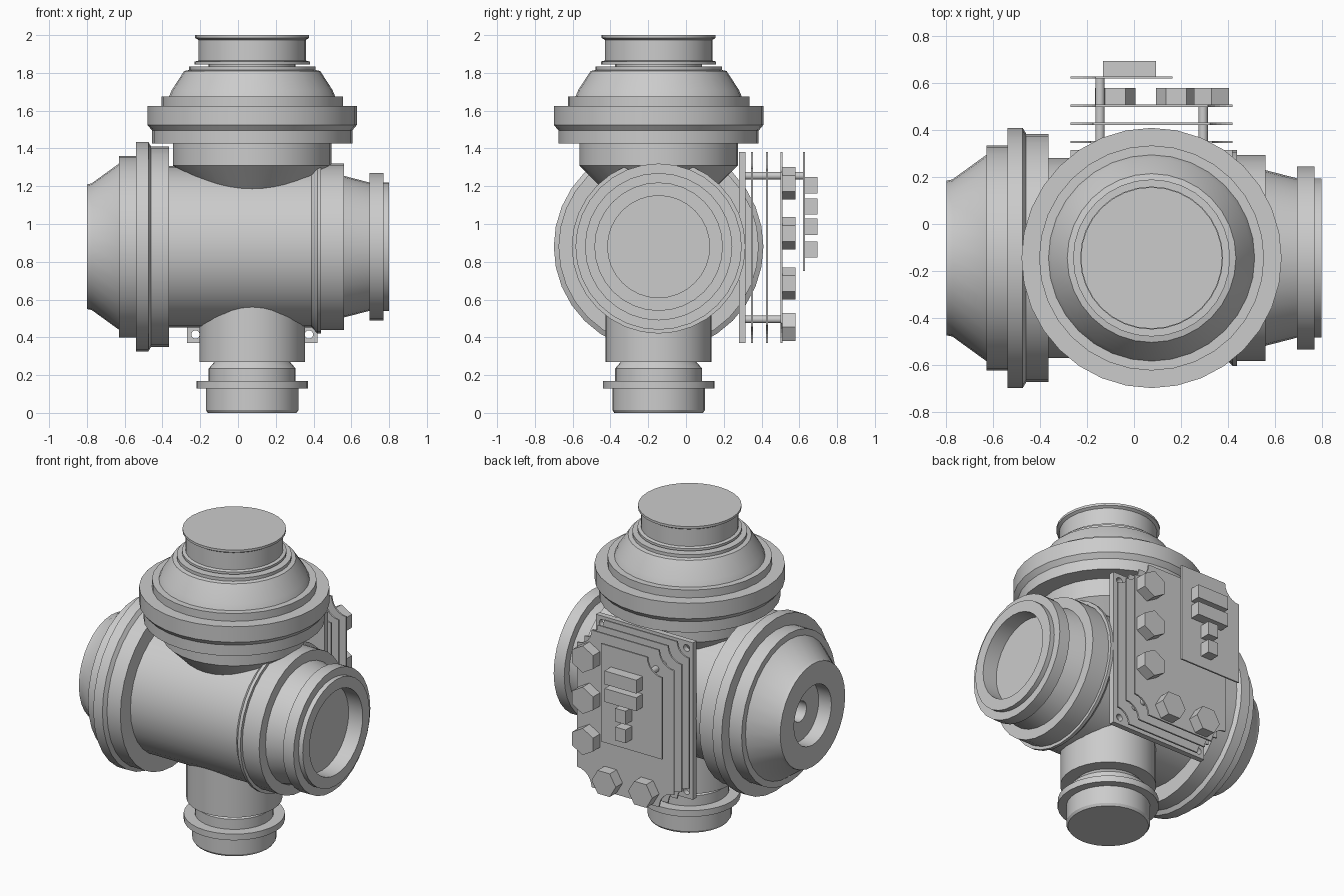
import bpy, bmesh
from math import pi, radians
from mathutils import Matrix, Vector

if "Cube" in bpy.data.objects:
    bpy.data.objects.remove(bpy.data.objects["Cube"])

grey = bpy.data.materials.new("plain_grey")
grey.use_nodes = True
grey.diffuse_color = (0.6, 0.6, 0.6, 1)
grey.node_tree.nodes["Principled BSDF"].inputs["Base Color"].default_value = (0.6, 0.6, 0.6, 1)

AXIS_X, AXIS_Y, AXIS_Z = 0.075, -0.145, 0.88
UPRIGHT = Matrix.Translation((AXIS_X, AXIS_Y, 0))
SIDEWAYS = Matrix.Translation((0, AXIS_Y, AXIS_Z)) @ Matrix.Rotation(pi / 2, 4, "Y")


def finish(name, bm, smooth=False):
    bmesh.ops.recalc_face_normals(bm, faces=bm.faces)
    mesh = bpy.data.meshes.new(name)
    bm.to_mesh(mesh)
    bm.free()
    mesh.materials.append(grey)
    ob = bpy.data.objects.new(name, mesh)
    bpy.context.collection.objects.link(ob)
    bpy.ops.object.select_all(action="DESELECT")
    ob.select_set(True)
    bpy.context.view_layer.objects.active = ob
    if smooth:
        bpy.ops.object.shade_smooth_by_angle(angle=radians(28))
    return ob


def lathe(name, profile, place, sides=32):
    """Turn (radius, distance along axis) points around the axis."""
    bm = bmesh.new()
    verts = [bm.verts.new((r, 0, t)) for r, t in profile]
    edges = [bm.edges.new(pair) for pair in zip(verts, verts[1:])]
    bmesh.ops.spin(bm, geom=verts + edges, cent=(0, 0, 0), axis=(0, 0, 1),
                   angle=2 * pi, steps=sides, use_duplicate=False)
    bmesh.ops.remove_doubles(bm, verts=bm.verts, dist=0.0005)
    bm.transform(place)
    return finish(name, bm, True)


def add_rod(bm, x, z, y0, y1, radius, sides, turn=0):
    """Prism running along y."""
    place = (Matrix.Translation((x, (y0 + y1) / 2, z)) @ Matrix.Rotation(pi / 2, 4, "X")
             @ Matrix.Rotation(turn, 4, "Z"))
    bmesh.ops.create_cone(bm, cap_ends=True, segments=sides, radius1=radius,
                          radius2=radius, depth=y1 - y0, matrix=place)


def rod(name, *args):
    bm = bmesh.new()
    add_rod(bm, *args)
    return finish(name, bm, args[5] > 8)


def box(name, lo, hi):
    lo, hi = Vector(lo), Vector(hi)
    bm = bmesh.new()
    bmesh.ops.create_cube(bm, size=1, matrix=Matrix.Translation((lo + hi) / 2)
                          @ Matrix.Diagonal((*(hi - lo), 1)))
    return finish(name, bm)


def plate(name, lo, hi, holes, radius):
    """Upright board with round cuts at the given (x, z) spots."""
    bm = bmesh.new()
    for x, z in holes:
        add_rod(bm, x, z, lo[1] - 0.1, hi[1] + 0.1, radius, 24)
    cutter = finish("cutter", bm)
    cutter.hide_render = True
    ob = box(name, lo, hi)
    cut = ob.modifiers.new("cuts", "BOOLEAN")
    cut.operation, cut.solver, cut.object = "DIFFERENCE", "EXACT", cutter
    bpy.ops.object.modifier_apply(modifier=cut.name)
    bpy.data.objects.remove(cutter)
    return ob


# Main body, from the domed end to the recessed end
lathe("main_barrel", [
    (0, -0.62), (0.065, -0.62), (0.065, -0.71), (0.19, -0.71), (0.19, -0.8),
    (0.33, -0.8), (0.335, -0.775), (0.44, -0.63), (0.48, -0.63), (0.48, -0.54),
    (0.555, -0.54), (0.555, -0.475), (0.53, -0.46), (0.53, -0.365), (0.427, -0.365),
    (0.427, 0.39), (0.46, 0.42), (0.46, 0.44), (0.44, 0.44), (0.44, 0.56),
    (0.375, 0.56), (0.34, 0.695), (0.39, 0.695), (0.39, 0.77), (0.34, 0.77),
    (0.34, 0.8), (0.27, 0.8), (0.27, 0.7), (0, 0.7)], SIDEWAYS)

# Bonnet on top
lathe("top_bonnet", [
    (0, 1.1), (0.21, 1.1), (0.42, 1.31), (0.42, 1.425), (0.53, 1.425), (0.53, 1.495),
    (0.555, 1.525), (0.555, 1.625), (0.48, 1.625), (0.48, 1.675), (0.44, 1.675),
    (0.425, 1.71), (0.36, 1.81), (0.335, 1.815), (0.335, 1.835), (0.23, 1.835),
    (0.23, 1.845), (0.305, 1.845), (0.305, 1.86), (0.285, 1.865), (0.285, 1.975),
    (0.302, 1.985), (0.302, 2), (0, 2)], UPRIGHT)

# Spigot below
lathe("bottom_spigot", [
    (0, 0), (0.235, 0), (0.245, 0.015), (0.245, 0.13), (0.295, 0.13), (0.295, 0.17),
    (0.23, 0.17), (0.23, 0.235), (0.2, 0.27), (0.28, 0.27), (0.28, 0.65), (0, 0.65)], UPRIGHT)

# Stack of boards at the back
X0, X1, Z0, Z1 = -0.27, 0.42, 0.37, 1.38
corners = [(x, z) for x in (X0, X1) for z in (Z0, Z1)]


def inset(d):
    return [(x, z) for x in (X0 + d, X1 - d) for z in (Z0 + d, Z1 - d)]


plate("mounting_plate", (X0, 0.28, Z0), (X1, 0.315, Z1), inset(0.045), 0.022)
for name, y, bite in (("inner_board", 0.345, 0.085), ("middle_board", 0.423, 0.095),
                      ("outer_board", 0.5, 0.105)):
    plate(name, (X0, y, Z0), (X1, y + 0.01, Z1), corners, bite)
plate("small_board", (X0, 0.62, 0.75), (0.165, 0.63, Z1), [(X0, Z1)], 0.105)

# Spacer posts
for i, (x, z) in enumerate(inset(0.125)):
    end = 0.62 if x < 0 and z > 1 else 0.5
    rod(f"spacer_post_{i + 1}", x, z, 0.31, end, 0.02, 16)

# Hexagonal fittings
for i, z in enumerate((1.215, 0.95, 0.685)):
    rod(f"side_hex_{i + 1}", 0.33, z, 0.51, 0.58, 0.086, 6, 0)
for i, x in enumerate((0.18, -0.08)):
    rod(f"lower_hex_{i + 1}", x, 0.455, 0.51, 0.58, 0.086, 6, pi / 6)

# Blocks on the small board
for i, (z, half) in enumerate(((1.205, 0.113), (1.092, 0.113), (0.985, 0.037), (0.865, 0.037))):
    box(f"block_{i + 1}", (-0.02 - half, 0.63, z - 0.043), (-0.02 + half, 0.695, z + 0.043))
